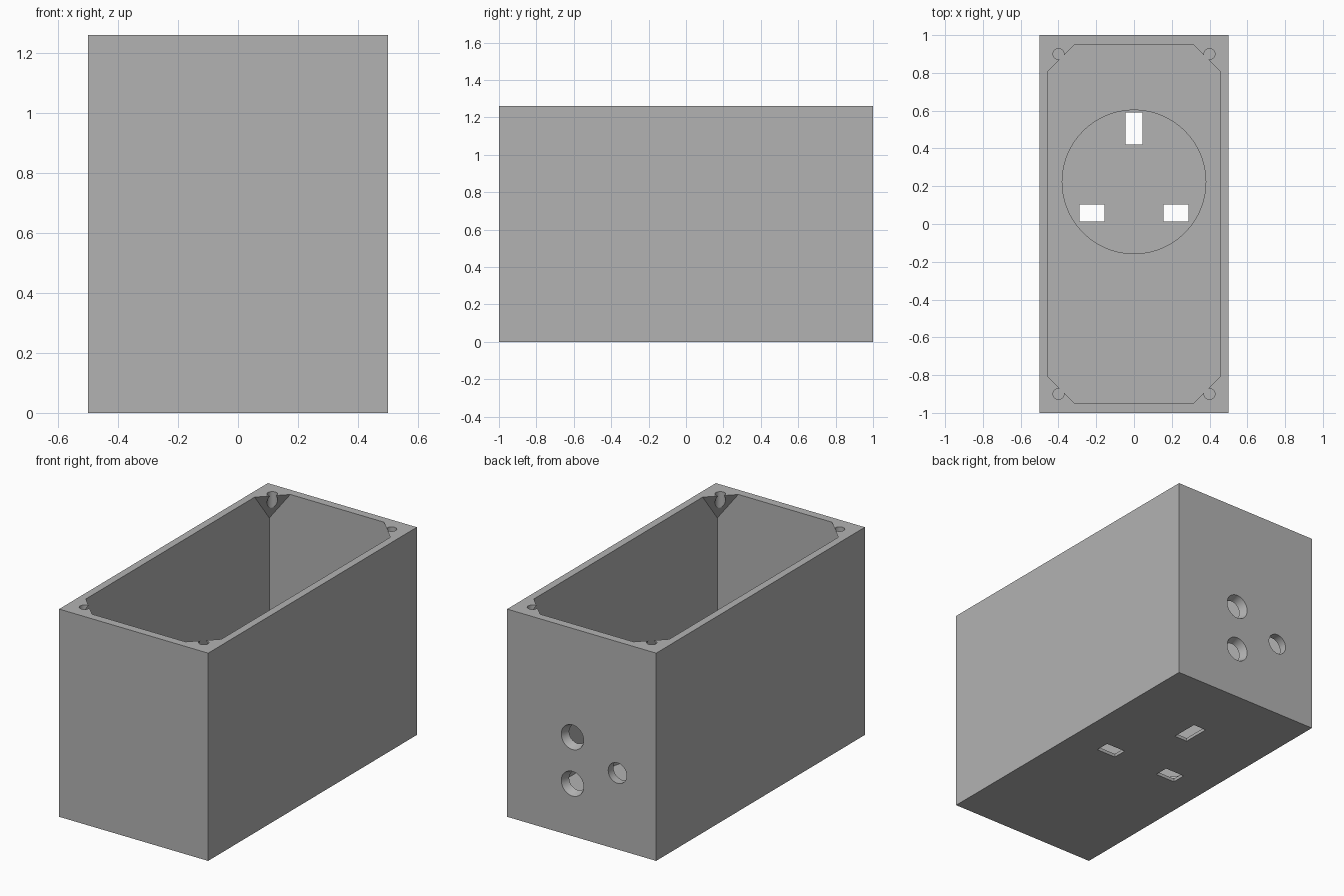
import bpy, bmesh, math
from mathutils import Matrix, Vector

cube = bpy.data.objects.get("Cube")
if cube:
    bpy.data.objects.remove(cube, do_unlink=True)

W, L, H = 0.5, 1.0, 1.26          # half width, half length, height
IW, IL = 0.455, 0.95              # inner half width and half length
FLOOR, RECESS = 0.05, 0.02        # floor thickness, thickness in the round recess
CHAMFER = 0.18                    # leg of the corner gussets

grey = bpy.data.materials.new("plain grey")
grey.use_nodes = True
grey.diffuse_color = (0.45, 0.45, 0.45, 1)
grey.node_tree.nodes["Principled BSDF"].inputs["Base Color"].default_value = (0.45, 0.45, 0.45, 1)


def make_object(name, bm):
    bmesh.ops.recalc_face_normals(bm, faces=bm.faces[:])
    mesh = bpy.data.meshes.new(name)
    bm.to_mesh(mesh)
    bm.free()
    mesh.materials.append(grey)
    obj = bpy.data.objects.new(name, mesh)
    bpy.context.collection.objects.link(obj)
    return obj


def block(name, low, high):
    low, high = Vector(low), Vector(high)
    bm = bmesh.new()
    bmesh.ops.create_cube(bm, size=1)
    bmesh.ops.scale(bm, vec=high - low, verts=bm.verts)
    bmesh.ops.translate(bm, vec=(low + high) / 2, verts=bm.verts)
    return make_object(name, bm)


def rod(name, centre, r1, r2, depth, along_y=False, segments=32):
    bm = bmesh.new()
    turn = Matrix.Rotation(math.radians(-90), 4, 'X') if along_y else Matrix()
    bmesh.ops.create_cone(bm, cap_ends=True, segments=segments, radius1=r1, radius2=r2,
                          depth=depth, matrix=Matrix.Translation(centre) @ turn)
    return make_object(name, bm)


def cut(target, cutter):
    cutter.hide_render = True
    mod = target.modifiers.new("cut", 'BOOLEAN')
    mod.operation = 'DIFFERENCE'
    mod.solver = 'EXACT'
    mod.object = cutter
    bpy.context.view_layer.objects.active = target
    bpy.ops.object.modifier_apply(modifier=mod.name)
    bpy.data.objects.remove(cutter, do_unlink=True)


# Outer shell
box = block("enclosure_box", (-W, -L, 0), (W, L, H))

# Cavity that leaves a gusset with a sloping underside in each top corner
bm = bmesh.new()
for sx in (-1, 1):
    for sy in (-1, 1):
        for z in (FLOOR, H - 0.18):
            bm.verts.new((sx * IW, sy * IL, z))
        for z in (H - 0.056, H + 0.05):
            bm.verts.new((sx * (IW - CHAMFER), sy * IL, z))
            bm.verts.new((sx * IW, sy * (IL - CHAMFER), z))
bmesh.ops.convex_hull(bm, input=bm.verts[:])
bmesh.ops.dissolve_limit(bm, angle_limit=0.01, verts=bm.verts[:], edges=bm.edges[:])
cut(box, make_object("cavity_cutter", bm))

# Round recess in the floor
cut(box, rod("recess_cutter", (0, 0.223, RECESS + 0.1), 0.38, 0.38, 0.2, segments=96))

# Three pin slots through the floor
for x, y, hx, hy in ((0, 0.505, 0.044, 0.085), (-0.222, 0.058, 0.066, 0.044), (0.222, 0.058, 0.066, 0.044)):
    cut(box, block("slot_cutter", (x - hx, y - hy, -0.1), (x + hx, y + hy, 0.2)))

# Screw holes through the gussets
for sx in (-1, 1):
    for sy in (-1, 1):
        cut(box, rod("screw_cutter", (sx * 0.4, sy * 0.9, H - 0.05), 0.029, 0.029, 0.24))

# Back wall: two tapered holes and one straight hole
for x, z, inner, outer in ((0.062, 0.6, 0.057, 0.075), (0.062, 0.318, 0.057, 0.075), (-0.24, 0.463, 0.062, 0.062)):
    grow = (outer - inner) / 2
    cut(box, rod("back_hole_cutter", (x, 0.975, z), inner - grow, outer + grow, 0.1, along_y=True))

# Smooth hole walls, sharp edges elsewhere
bpy.ops.object.select_all(action='DESELECT')
box.select_set(True)
bpy.context.view_layer.objects.active = box
bpy.ops.object.shade_smooth_by_angle(angle=math.radians(25))
